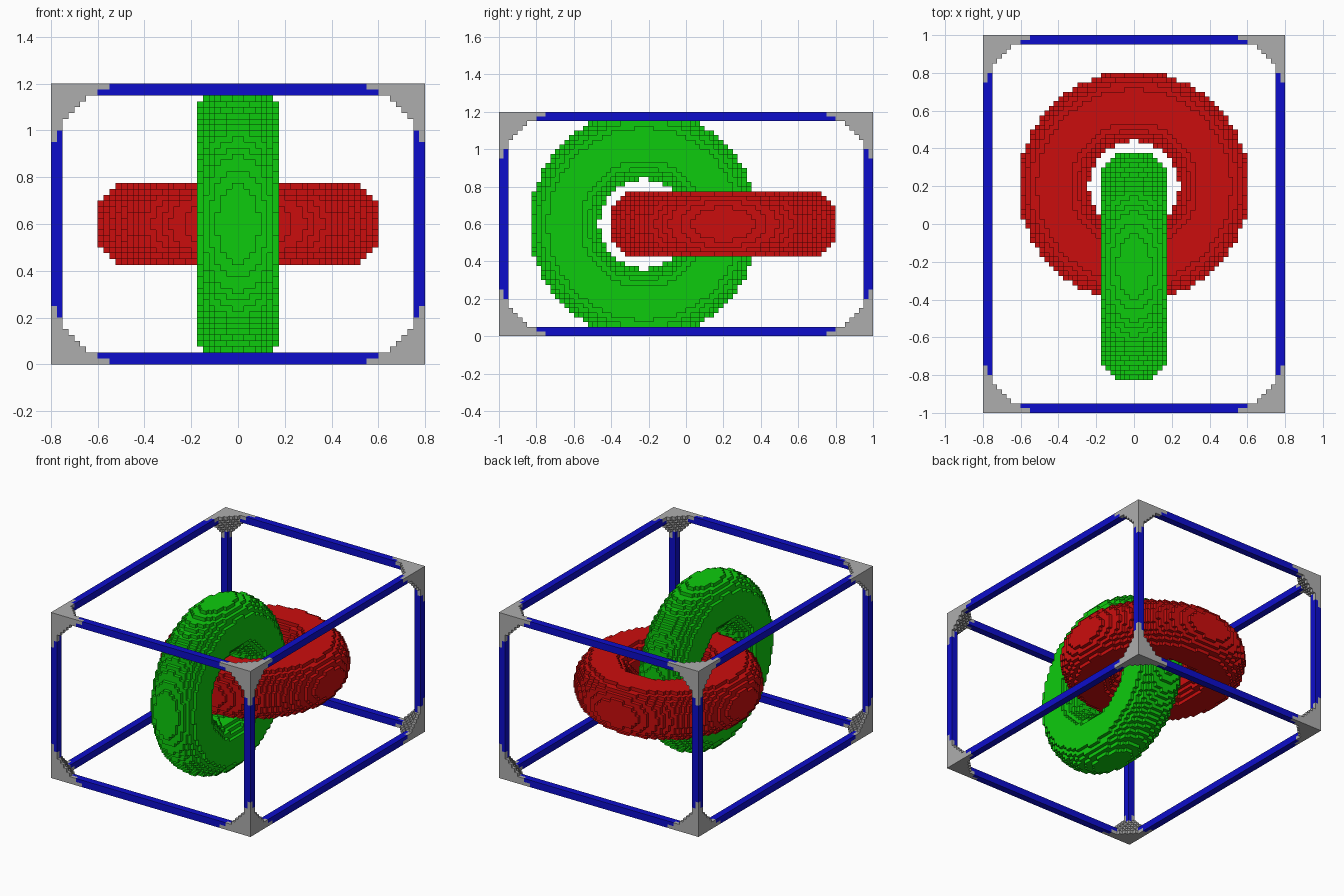
import bpy, bmesh, math
from itertools import product

cube = bpy.data.objects.get("Cube")
if cube:
    bpy.data.objects.remove(cube, do_unlink=True)

U = 0.025                # edge of one small block
SIZE = (64, 80, 48)      # overall size in blocks
HALF = (0.8, 1.0, 0.6)   # half size in units


def material(name, rgb):
    m = bpy.data.materials.new(name)
    m.use_nodes = True
    m.diffuse_color = (*rgb, 1)
    bsdf = next(n for n in m.node_tree.nodes if n.type == 'BSDF_PRINCIPLED')
    bsdf.inputs["Base Color"].default_value = (*rgb, 1)
    return m


RED = material("red", (0.60, 0.004, 0.004))
GREEN = material("green", (0.004, 0.60, 0.004))
BLUE = material("blue", (0.004, 0.004, 0.60))
GREY = material("grey", (0.42, 0.42, 0.42))


def centre(cell):
    """Middle of a block, measured from the middle of the model."""
    return [(c + 0.5) * U - h for c, h in zip(cell, HALF)]


def blocks(name, lo, hi, test, mat):
    """Stepped solid: every block in the range that passes the test."""
    cells = {c for c in product(*(range(a, b) for a, b in zip(lo, hi)))
             if test(centre(c))}
    bm = bmesh.new()
    verts = {}

    def vert(k):
        if k not in verts:
            verts[k] = bm.verts.new((k[0] * U - 0.8, k[1] * U - 1.0, k[2] * U))
        return verts[k]

    for cell in sorted(cells):
        for axis, side in product(range(3), (0, 1)):
            near = list(cell)
            near[axis] += 2 * side - 1
            if tuple(near) in cells:
                continue
            b, c = (axis + 1) % 3, (axis + 2) % 3
            ring = []
            for s, t in ((0, 0), (1, 0), (1, 1), (0, 1)):
                k = list(cell)
                k[axis] += side
                k[b] += s
                k[c] += t
                ring.append(vert(tuple(k)))
            bm.faces.new(ring if side else ring[::-1])
    me = bpy.data.meshes.new(name)
    bm.to_mesh(me)
    bm.free()
    me.materials.append(mat)
    ob = bpy.data.objects.new(name, me)
    bpy.context.collection.objects.link(ob)
    return ob


def ring_test(y0, axis):
    """Ring around the given axis, centred at y0."""
    def test(p):
        q = [p[0], p[1] - y0, p[2]]
        h = q.pop(axis)
        return math.hypot(math.hypot(*q) - 0.425, h) < 0.186
    return test


def in_corner(p):
    """Corner bracket: what a ball leaves of the box corner."""
    d = [h - abs(v) for v, h in zip(p, HALF)]
    return max(d) < 0.3 and sum((0.4 - v) ** 2 for v in d) > 0.323


# Two linked rings
blocks("upright_ring", (24, 0, 0), (40, 80, 48), ring_test(-0.225, 0), GREEN)
blocks("flat_ring", (0, 0, 14), (64, 80, 34), ring_test(0.2, 2), RED)

# Eight corner brackets
for signs in product((0, 1), repeat=3):
    lo = [s * (n - 12) for s, n in zip(signs, SIZE)]
    label = "_".join((("right", "left")[signs[0]], ("front", "back")[signs[1]],
                      ("bottom", "top")[signs[2]]))
    blocks("corner_" + label, lo, [v + 12 for v in lo], in_corner, GREY)

# Twelve frame bars, two blocks thick, ending at the brackets
for axis, s, t in product(range(3), (0, 1), (0, 1)):
    b, c = (axis + 1) % 3, (axis + 2) % 3
    lo, hi = [0, 0, 0], list(SIZE)
    for k, side in ((b, s), (c, t)):
        lo[k] = side * (SIZE[k] - 2)
        hi[k] = lo[k] + 2
    blocks(f"frame_bar_{'xyz'[axis]}_{2 * s + t + 1}", lo, hi,
           lambda p: not in_corner(p), BLUE)
